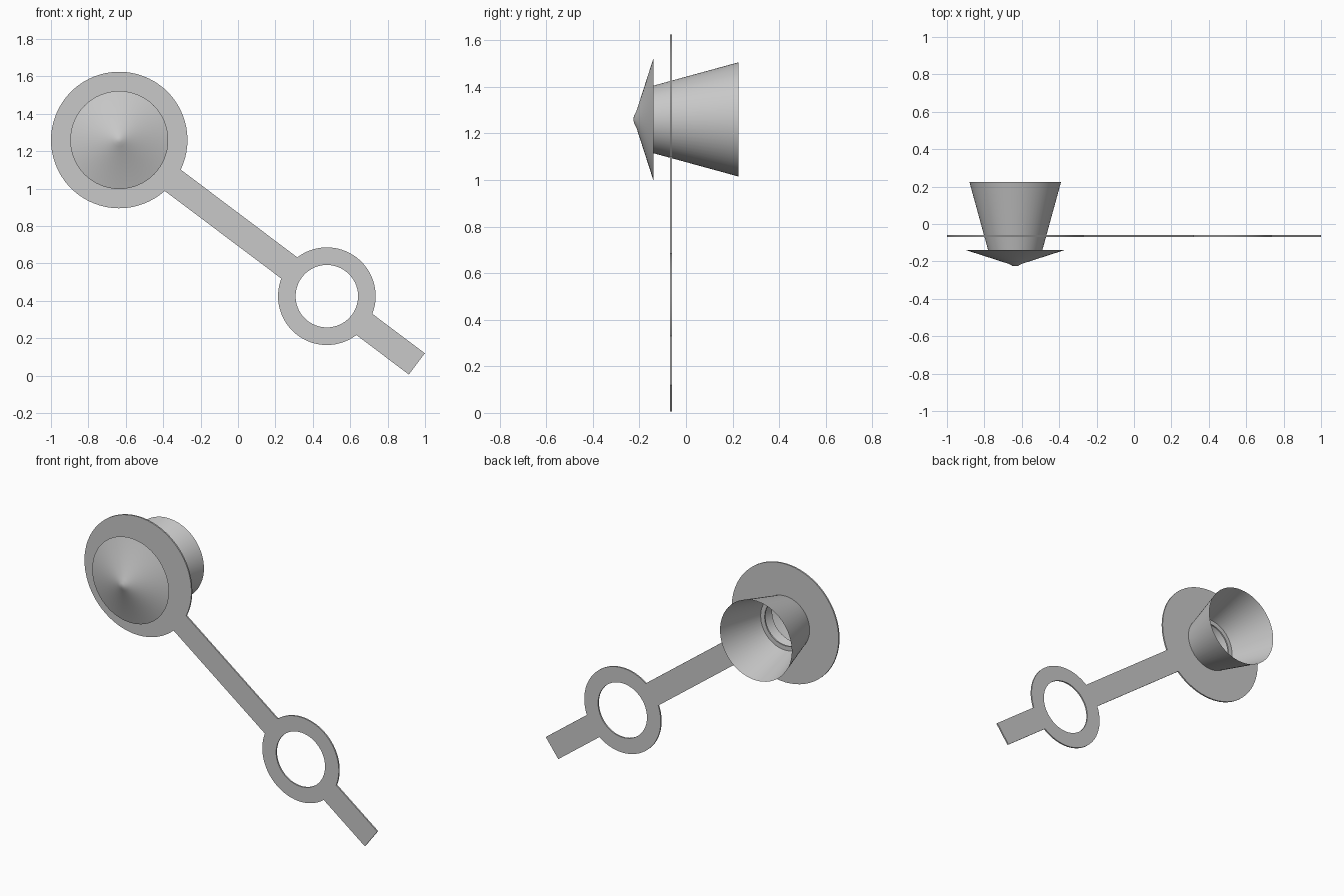
import bpy, bmesh, math
from mathutils import Vector

if "Cube" in bpy.data.objects:
    bpy.data.objects.remove(bpy.data.objects["Cube"])

grey = bpy.data.materials.new("plain_grey")
grey.diffuse_color = (0.58, 0.58, 0.58, 1)
grey.use_nodes = True
grey.node_tree.nodes["Principled BSDF"].inputs["Base Color"].default_value = grey.diffuse_color

BIG = Vector((-0.635, 1.26))      # centre of large disc (x, z)
SMALL = Vector((0.475, 0.425))    # centre of small ring
U = (SMALL - BIG).normalized()    # strap direction
V = Vector((-U.y, U.x))           # across the strap
R1, R2, HALF = 0.365, 0.261, 0.071
D = (SMALL - BIG).length
END = D + 0.602
SEG = 64


def arc(cu, r, a0, a1, n):
    return [(cu + r * math.cos(a0 + (a1 - a0) * i / n),
             r * math.sin(a0 + (a1 - a0) * i / n)) for i in range(n + 1)]


def finish(ob):
    ob.data.materials.clear()
    ob.data.materials.append(grey)
    bpy.ops.object.select_all(action='DESELECT')
    ob.select_set(True)
    bpy.context.view_layer.objects.active = ob
    bpy.ops.object.shade_smooth_by_angle(angle=math.radians(30))


# Flat strap: one outline with two round holes, in strap coordinates
a1, a2 = math.asin(HALF / R1), math.asin(HALF / R2)
outline = arc(0, R1, a1, 2 * math.pi - a1, SEG)
outline += arc(D, R2, math.pi + a2, 2 * math.pi - a2, SEG // 2)
outline += [(END, -HALF), (END, HALF)]
outline += arc(D, R2, a2, math.pi - a2, SEG // 2)
holes = [arc(0, 0.14, 0, 2 * math.pi, SEG)[:-1],
         arc(D, 0.167, 0, 2 * math.pi, SEG)[:-1]]

cu = bpy.data.curves.new("strap_plate", 'CURVE')
cu.dimensions = '2D'
cu.fill_mode = 'BOTH'
cu.extrude = 0.0045
for loop in [outline] + holes:
    sp = cu.splines.new('POLY')
    sp.points.add(len(loop) - 1)
    for p, (u, v) in zip(sp.points, loop):
        q = BIG + U * u + V * v
        p.co = (q.x, q.y, 0, 1)
    sp.use_cyclic_u = True
strap = bpy.data.objects.new("strap_plate", cu)
bpy.context.collection.objects.link(strap)
strap.rotation_euler = (math.pi / 2, 0, 0)
strap.location = (0, -0.064, 0)
bpy.context.view_layer.objects.active = strap
strap.select_set(True)
bpy.ops.object.convert(target='MESH')
strap = bpy.context.object
finish(strap)


def lathe(name, profile):
    """Spin (radius, y) points round the plug axis, front to back."""
    bm = bmesh.new()
    rings = []
    for r, y in profile:
        n = SEG if r > 0 else 1
        rings.append([bm.verts.new((BIG.x + r * math.cos(2 * math.pi * i / SEG), y,
                                    BIG.y + r * math.sin(2 * math.pi * i / SEG)))
                      for i in range(n)])
    for a, b in zip(rings, rings[1:]):
        for i in range(SEG):
            j = (i + 1) % SEG
            if len(a) == 1:
                bm.faces.new((a[0], b[i], b[j]))
            else:
                bm.faces.new((a[i], b[i], b[j], a[j]))
    me = bpy.data.meshes.new(name)
    bm.to_mesh(me)
    bm.free()
    ob = bpy.data.objects.new(name, me)
    bpy.context.collection.objects.link(ob)
    finish(ob)


# Pointed head with its flat underside, and the open flared sleeve behind it
lathe("plug_head", [(0, -0.225), (0.015, -0.224), (0.035, -0.213),
                    (0.262, -0.14), (0.145, -0.14)])
lathe("plug_sleeve", [(0.145, -0.14), (0.245, 0.225)])
